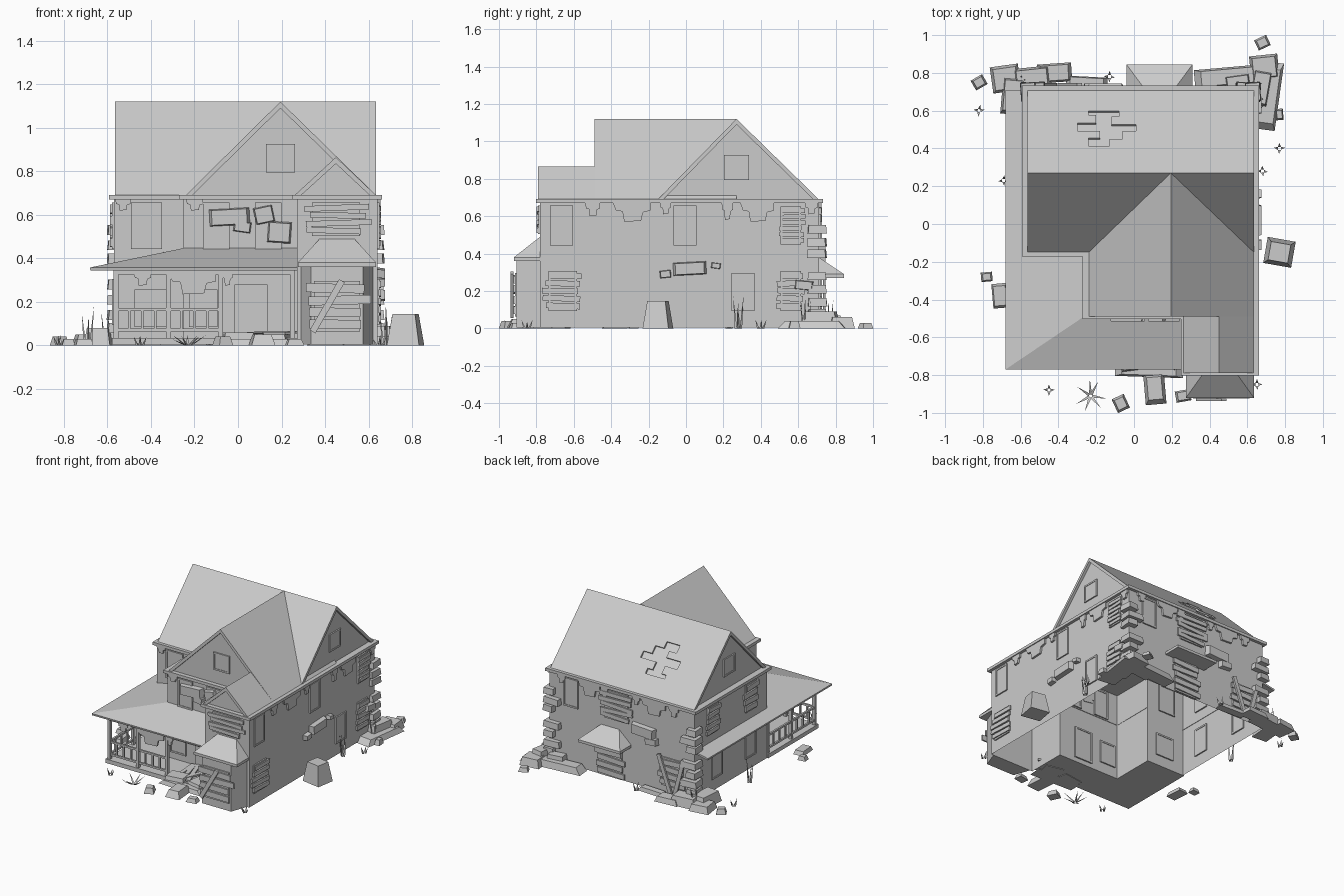
import bpy, bmesh, random
from math import radians, pi, cos, sin
from mathutils import Matrix, Vector

random.seed(4)
cube = bpy.data.objects.get("Cube")
if cube:
    bpy.data.objects.remove(cube, do_unlink=True)
GROUND = Matrix.Identity(4)


def wall(angle, dist):
    """Frame of a wall: u along it, v up, w outward."""
    return (Matrix.Rotation(radians(angle), 4, 'Z') @ Matrix.Translation((0, -dist, 0))
            @ Matrix.Rotation(pi / 2, 4, 'X'))


def mesh(name, verts, faces, mat=GROUND):
    bm = bmesh.new()
    vs = [bm.verts.new(mat @ Vector(v)) for v in verts]
    for f in faces:
        bm.faces.new([vs[i] for i in f])
    bmesh.ops.recalc_face_normals(bm, faces=bm.faces)
    me = bpy.data.meshes.new(name)
    bm.to_mesh(me)
    bm.free()
    ob = bpy.data.objects.new(name, me)
    bpy.context.collection.objects.link(ob)
    return ob


def prism(name, pts, a, b, mat=GROUND, caps=True):
    n = len(pts)
    verts = [(u, v, w) for w in (a, b) for u, v in pts]
    faces = [(i, (i + 1) % n, (i + 1) % n + n, i + n) for i in range(n)]
    if caps:
        faces += [range(n), range(n, 2 * n)]
    return mesh(name, verts, faces, mat)


def block(name, mat, centre, size, turn=0, taper=1.0):
    """Box whose outer (w) face can be narrower; turned in the u-v plane."""
    su, sv, sw = (s / 2 for s in size)
    verts = [(x * su * t, y * sv * t, z * sw) for z, t in ((-1, 1), (1, taper))
             for x, y in ((-1, -1), (1, -1), (1, 1), (-1, 1))]
    faces = [(0, 1, 2, 3), (4, 5, 6, 7)] + [(i, (i + 1) % 4, (i + 1) % 4 + 4, i + 4) for i in range(4)]
    place = Matrix.Translation(centre) @ Matrix.Rotation(radians(turn), 4, 'Z')
    return mesh(name, verts, faces, mat @ place)


def offset(pts, d):
    """Grow a right-angled counter-clockwise outline."""
    out = []
    for i, p in enumerate(pts):
        a, p, b = Vector(pts[i - 1]), Vector(p), Vector(pts[(i + 1) % len(pts)])
        e = (p - a).normalized() + (b - p).normalized()
        out.append((p.x + e.y * d, p.y - e.x * d))
    return out


def window(mat, u, v, w, h, boards=0):
    block("window_pane", mat, (u, v, 0), (w, h, .012))
    for s in (-1, 1):
        block("window_jamb", mat, (u + s * w / 2, v, 0), (.012, h, .02))
        block("window_rail", mat, (u, v + s * h / 2, 0), (w + .012, .012, .02))
    for i in range(boards):
        z = v + h * ((i + .5) / boards - .5)
        block("window_board", mat, (u + random.uniform(-.015, .015), z, .012),
              (w * random.uniform(1.15, 1.5), h / boards * .75, .012), random.uniform(-3, 3))


def torn_strip(mat, u, w, h, top):
    pts = [(u - w / 2, top), (u - w * .42, top - h * .4), (u - w * .25, top - h * .45), (u - w * .2, top - h),
           (u + w * .25, top - h * .95), (u + w * .3, top - h * .5), (u + w / 2, top - h * .4), (u + w / 2, top)]
    prism("torn_plaster", pts, 0, .015, mat)


def gable_roof(name, mat, left, right, peak, ridge, a, b, inset_a, inset_b):
    """Chevron roof shell with a recessed triangular gable wall."""
    t, eave = .03, .69
    shell = prism(name, [(left, eave), (peak, ridge), (right, eave), (right - t, eave),
                         (peak, ridge - t), (left + t, eave)], a, b, mat)
    prism(name + "_gable", [(left + t, eave), (peak, ridge - t), (right - t, eave)],
          a + inset_a, b - inset_b, mat)
    return shell


def hood(name, mat, u0, u1, z0, z1, depth, inset):
    lip = .02
    verts = [(u0, z0, 0), (u1, z0, 0), (u1, z0, depth), (u0, z0, depth)]
    verts += [(u, z + lip, w) for u, z, w in verts]
    verts += [(u0 + inset, z1, 0), (u1 - inset, z1, 0)]
    mesh(name, verts, [(0, 1, 2, 3), (0, 3, 7, 4), (1, 2, 6, 5), (2, 3, 7, 6), (0, 1, 5, 9, 8, 4),
                       (4, 7, 8), (5, 6, 9), (6, 7, 8, 9)], mat)


def tuft(name, x, y, height, blades, spread):
    verts, faces = [], []
    for i in range(blades):
        a = 2 * pi * i / blades + random.uniform(-.2, .2)
        d, s = Vector((cos(a), sin(a), 0)), Vector((-sin(a), cos(a), 0)) * .008
        base, k = Vector((x, y, 0)) + d * .008, len(verts)
        tip = base + d * spread + Vector((0, 0, height * random.uniform(.6, 1)))
        verts += [base - s, base + s, base + d * .012, tip]
        faces += [(k, k + 1, k + 2), (k, k + 1, k + 3), (k + 1, k + 2, k + 3), (k + 2, k, k + 3)]
    mesh(name, verts, faces)


# Walls, open below, and the cornice
outline = [(-.57, .71), (-.57, -.15), (-.25, -.15), (-.25, -.48), (.27, -.48), (.27, -.78), (.64, -.78), (.64, .71)]
prism("house_walls", outline, .005, .67, caps=False)
prism("cornice", offset(outline, .022), .67, .692)
front_left, front_mid, front_right = wall(0, .15), wall(0, .48), wall(0, .78)
right, back, left = wall(90, .64), wall(180, .71), wall(270, .57)

# Roofs
main_roof = gable_roof("main_roof", wall(90, 0), -.15, .71, .27, 1.12, -.565, .635, .02, .02)
gable_roof("front_roof", wall(0, 0), -.24, .635, .195, 1.12, -.27, .49, .02, .02)
gable_roof("small_front_roof", wall(0, 0), .26, .635, .45, .865, .3, .79, .02, .02)

# Missing shingles cut into the rear slope
slope = Matrix.Translation((0, .27, 1.12)) @ Matrix.Rotation(radians(-44.3), 4, 'X')
hole = [(-.24, .46), (-.24, .43), (-.2, .43), (-.2, .37), (-.3, .37), (-.3, .31), (-.18, .31), (-.18, .26),
        (-.24, .26), (-.24, .2), (-.13, .2), (-.13, .25), (-.06, .25), (-.06, .31), (.01, .31), (.01, .36),
        (-.12, .36), (-.12, .42), (-.08, .42), (-.08, .46)]
cutter = prism("shingle_cutter", hole, -.013, .05, slope)
cutter.hide_render = True
cut = main_roof.modifiers.new("missing_shingles", 'BOOLEAN')
cut.operation, cut.object = 'DIFFERENCE', cutter
bpy.context.view_layer.objects.active = main_roof
bpy.ops.object.modifier_apply(modifier=cut.name)
bpy.data.objects.remove(cutter, do_unlink=True)

# Porch roof, floor, posts and railings
lo, hi = .358, .447
porch = mesh("porch_roof", [(-.68, .71, lo), (-.68, -.77, lo), (.27, -.77, lo), (.27, -.48, hi), (-.25, -.48, hi),
                            (-.25, -.15, hi), (-.57, -.15, .381), (-.57, .71, .381)],
             [(0, 1, 4, 5, 6, 7), (1, 2, 3, 4)])
thick = porch.modifiers.new("thickness", 'SOLIDIFY')
thick.thickness, thick.offset = .014, -1
prism("porch_floor", [(-.58, -.15), (-.58, -.75), (.27, -.75), (.27, -.48), (-.25, -.48), (-.25, -.15)], .005, .035)
porch_front, porch_side = wall(0, .73), wall(270, .56)
for mat, posts, beam in ((porch_front, (-.56, -.32, -.08, .25), (-.56, .25)),
                         (porch_side, (.17, .45), (.17, .73))):
    for u in posts:
        block("porch_post", mat, (u, .185, 0), (.022, .32, .022))
    block("porch_beam", mat, (sum(beam) / 2, .337, 0), (beam[1] - beam[0], .02, .02))
for mat, a, b in ((porch_front, -.56, -.08), (porch_side, .17, .73)):
    for z in (.07, .165):
        block("railing", mat, ((a + b) / 2, z, 0), (b - a, .014, .014))
    for i in range(1, 8):
        block("baluster", mat, (a + (b - a) * i / 8, .115, 0), (.012, .1, .012))
for u, w, h in ((-.44, .08, .06), (-.21, .22, .1), (-.05, .05, .06)):
    torn_strip(porch_front, u, w, h, .335)

# Angled bay and rear hood
prism("bay_walls", [(.29, -.78), (.335, -.905), (.575, -.905), (.62, -.78)], .005, .37)
hood("bay_roof", front_right, .275, .635, .36, .49, .14, .1)
hood("rear_hood", back, -.31, .04, .27, .38, .135, .1)
bay = wall(0, .905)
window(bay, .455, .18, .2, .22, 4)
block("leaning_board", bay, (.41, .18, .025), (.03, .27, .014), -30)

# Windows and doors: wall, u, v, width, height, boards
for spec in ((front_left, -.42, .55, .13, .2, 0), (front_left, -.4, .17, .14, .16, 0),
             (front_mid, -.1, .55, .11, .2, 0), (front_mid, .14, .55, .11, .2, 0),
             (front_right, .45, .58, .21, .14, 4), (wall(0, .47), .195, .86, .12, .12, 0),
             (front_mid, .06, .16, .14, .23, 0), (front_mid, -.16, .17, .12, .16, 0),
             (right, -.665, .55, .11, .2, 0), (right, -.005, .55, .11, .2, 0), (right, .56, .55, .1, .19, 6),
             (right, -.66, .2, .14, .2, 5), (right, .305, .195, .11, .19, 0), (right, .56, .2, .1, .2, 5),
             (wall(90, .615), .27, .86, .12, .12, 0), (wall(270, .545), -.27, .86, .12, .12, 0),
             (back, -.08, .55, .18, .2, 5), (back, -.13, .14, .18, .25, 5), (back, -.46, .55, .11, .2, 0),
             (back, .38, .17, .16, .2, 4), (left, -.5, .55, .11, .2, 5), (left, -.05, .55, .11, .2, 4),
             (left, -.45, .2, .11, .2, 0), (left, -.05, .2, .11, .2, 0)):
    window(*spec)

# Peeling plaster under the eaves
for u, w, h in ((-.5, .08, .07), (-.29, .2, .1), (-.11, .06, .06), (.22, .06, .09), (.38, .18, .1), (.67, .07, .06)):
    torn_strip(right, u, w, h, .67)
    torn_strip(back, -u * .8, w, h, .67)
torn_strip(front_mid, -.2, .08, .05, .67)
torn_strip(front_left, -.53, .07, .05, .67)

# Exposed masonry on the walls: wall, u, v, width, height, turn
for mat, u, v, w, h, turn in ((front_mid, -.04, .59, .19, .08, 3), (front_mid, .02, .545, .08, .05, -8),
                              (front_mid, .12, .6, .09, .08, 12), (front_mid, .19, .52, .11, .1, -4),
                              (right, .02, .32, .18, .07, 3), (right, -.11, .29, .06, .04, 6),
                              (right, .16, .335, .05, .03, -8), (right, .63, .23, .1, .05, -5),
                              (back, .15, .43, .2, .08, -3), (back, .22, .37, .1, .05, 4)):
    block("exposed_stone", mat, (u, v, .015), (w, h, .04), turn, .85)
for x, side in ((.64, 1), (-.57, -1)):
    for i, z in enumerate((.08, .14, .21, .28, .4, .46, .53)):
        long = .13 if i % 2 else .08
        block("corner_stone", GROUND, (x - side * (long / 2 - .03), .7, z), (long, .1, .045), random.uniform(-6, 6), .92)

# Rubble at the rear corners and front steps: x, y, length, depth, height, turn
for spec in ((-.68, .77, .15, .14, .05, 8), (-.54, .77, .2, .12, .07, 6), (-.42, .8, .18, .1, .04, 4),
             (-.64, .68, .12, .2, .08, -5), (-.25, .75, .22, .06, .03, -3), (.7, .68, .14, .36, .04, -8),
             (.69, .83, .15, .13, .06, 6), (.5, .78, .36, .1, .05, 5), (.67, .72, .1, .2, .09, -10),
             (.55, .75, .14, .08, .08, 8), (-.71, -.38, .08, .13, .03, 5), (.08, -.76, .36, .1, .03, -2),
             (.0, -.72, .16, .12, .06, 8), (.17, -.7, .14, .14, .05, -12)):
    x, y, w, d, h, turn = spec
    block("rubble", GROUND, (x, y, h / 2), (w, d, h), turn, .8)

# Loose stones around the house
for x, y, w, d, h, turn in ((.77, -.15, .15, .14, .145, -10), (.68, .96, .07, .06, .03, 25),
                            (-.82, .75, .07, .06, .04, 30), (-.78, -.28, .06, .05, .03, 5),
                            (-.07, -.95, .07, .08, .04, 25), (.11, -.87, .11, .17, .05, 5),
                            (.26, -.91, .08, .06, .03, 10), (.77, .58, .04, .06, .04, 5)):
    block("loose_stone", GROUND, (x, y, h / 2), (w, d, h), turn, .7)

# Fallen planks on the porch and against the rear wall
for i in range(6):
    block("fallen_plank", GROUND, (-.02 + .04 * i, -.62, .04 + .004 * i), (.03, .26, .012), random.uniform(-50, 50))
for u, turn in ((.34, 20), (.46, -15)):
    block("rear_plank", back, (u, .16, .03), (.03, .3, .014), turn)

# Weeds
tuft("star_plant", -.23, -.91, .05, 7, .08)
for x, y, h in ((-.82, .6, .05), (.77, .4, .05), (-.45, -.88, .05), (.65, -.85, .05), (-.13, .78, .06)):
    tuft("small_weed", x, y, h, 4, .022)
for x, y in ((.68, .28), (-.69, .23), (-.6, .76), (.68, .64)):
    tuft("tall_weed", x, y, .19, 4, .02)
